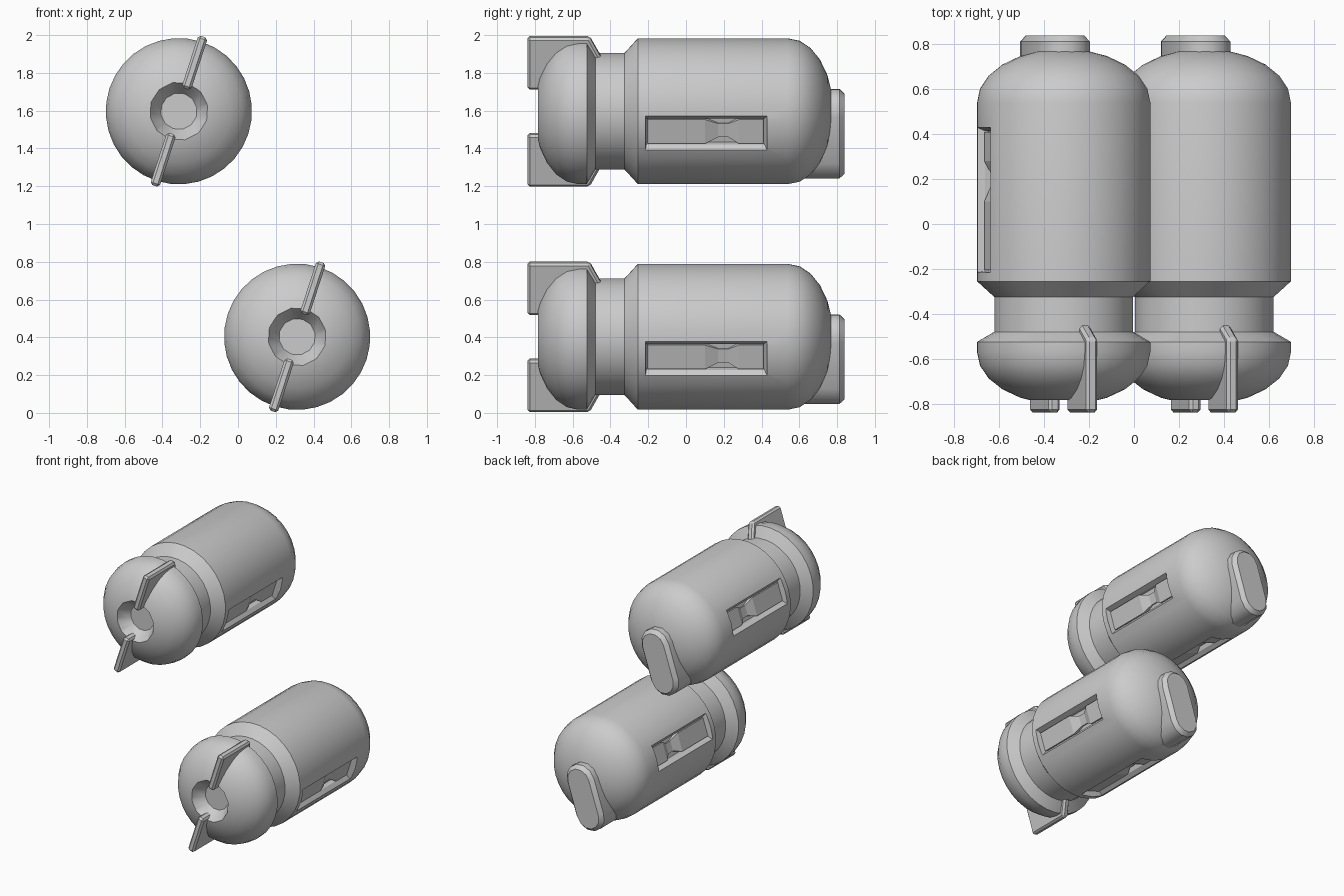
import bpy, bmesh, math
from mathutils import Matrix, Vector

if "Cube" in bpy.data.objects:
    bpy.data.objects.remove(bpy.data.objects["Cube"])

TILT = math.radians(18)


def loft(name, rings, turn=0.0):
    """Skin a stack of equal-length rings, cap both ends, turn about the y axis."""
    bm = bmesh.new()
    vs = [[bm.verts.new(p) for p in ring] for ring in rings]
    n = len(rings[0])
    for a, b in zip(vs, vs[1:]):
        for i in range(n):
            j = (i + 1) % n
            bm.faces.new((a[i], a[j], b[j], b[i]))
    bm.faces.new(vs[0])
    bm.faces.new(vs[-1])
    bmesh.ops.recalc_face_normals(bm, faces=bm.faces)
    bm.transform(Matrix.Rotation(TILT + turn, 4, 'Y'))
    me = bpy.data.meshes.new(name)
    bm.to_mesh(me)
    bm.free()
    ob = bpy.data.objects.new(name, me)
    bpy.context.collection.objects.link(ob)
    return ob


def circle(r, y, n):
    return [(r * math.cos(2 * math.pi * i / n), y, r * math.sin(2 * math.pi * i / n))
            for i in range(n)]


def apply_mod(ob, mod):
    bpy.context.view_layer.objects.active = ob
    bpy.ops.object.modifier_apply(modifier=mod.name)


def cut(ob, cutter):
    mod = ob.modifiers.new("cut", 'BOOLEAN')
    mod.operation = 'DIFFERENCE'
    mod.solver = 'EXACT'
    mod.object = cutter
    apply_mod(ob, mod)
    bpy.data.objects.remove(cutter)


# Canister body: domed nose, neck groove, barrel and domed back
R = 0.387
steps = [math.radians(a) for a in (87, 75, 60, 45, 30, 15, 0)]
profile = [(R * math.cos(a), -0.57 - 0.235 * math.sin(a)) for a in steps]
profile += [(R, -0.525), (0.31, -0.48), (0.31, -0.325), (R, -0.255)]
profile += [(R * math.cos(a), 0.54 + 0.24 * math.sin(a)) for a in reversed(steps)]
body = loft("canister_body", [circle(r, y, 32) for r, y in profile])

# Conical nozzle recess in the nose
cut(body, loft("nozzle_cutter", [circle(0.18, -0.82, 12), circle(0.097, -0.70, 12)]))

# Side slots with a waisted latch in each: right, bottom, left
parts = [body]


def slot_ring(x, y0, y1, w):
    return [(x, y0, -w), (x, y1, -w), (x, y1, w), (x, y0, w)]


latch = [(-0.205, 0.067, 0.350), (0.10, 0.067, 0.350), (0.17, 0.038, 0.328),
         (0.225, 0.038, 0.328), (0.28, 0.067, 0.350), (0.41, 0.067, 0.350)]
for k, side in enumerate(("right", "bottom", "left")):
    turn = k * math.pi / 2
    cut(body, loft("slot_cutter", [slot_ring(0.315, -0.205, 0.41, 0.07),
                                   slot_ring(0.345, -0.21, 0.415, 0.072),
                                   slot_ring(0.375, -0.215, 0.43, 0.096),
                                   slot_ring(0.45, -0.215, 0.43, 0.096)], turn))
    parts.append(loft(side + "_latch",
                      [[(0.30, y, -w), (x, y, -w), (x, y, w), (0.30, y, w)]
                       for y, w, x in latch], turn))

# Nose fins, opposite each other
fin = [(-0.84, 0.125), (-0.84, 0.415), (-0.51, 0.415), (-0.445, 0.295),
       (-0.52, 0.25), (-0.72, 0.125)]
for name, turn in (("upper_fin", 0), ("lower_fin", math.pi)):
    ob = loft(name, [[(x, y, z) for y, z in fin] for x in (-0.026, 0.026)], turn)
    mod = ob.modifiers.new("bevel", 'BEVEL')
    mod.width = 0.013
    mod.segments = 1
    apply_mod(ob, mod)
    parts.append(ob)


# Rounded foot plate on the back, with a chamfered rim
def stadium(y, r):
    pts = []
    for end in (0, 1):
        for i in range(7):
            a = math.pi * (end + i / 6)
            pts.append((r * math.cos(a), y,
                        -0.125 + (0.128 if end == 0 else -0.128) + r * math.sin(a)))
    return pts


parts.append(loft("back_plate", [stadium(0.45, 0.118), stadium(0.812, 0.118),
                                 stadium(0.84, 0.092)]))

# Smooth the round parts
bpy.ops.object.select_all(action='DESELECT')
for ob in (body, parts[-1]):
    ob.select_set(True)
bpy.context.view_layer.objects.active = body
bpy.ops.object.shade_smooth_by_angle(angle=math.radians(32))

# Two canisters: upper left and lower right
for ob in parts:
    twin = ob.copy()
    twin.name = ob.name + "_lower"
    bpy.context.collection.objects.link(twin)
    twin.location = Vector((0.313, 0, 0.403))
    ob.location = Vector((-0.313, 0, 1.597))
